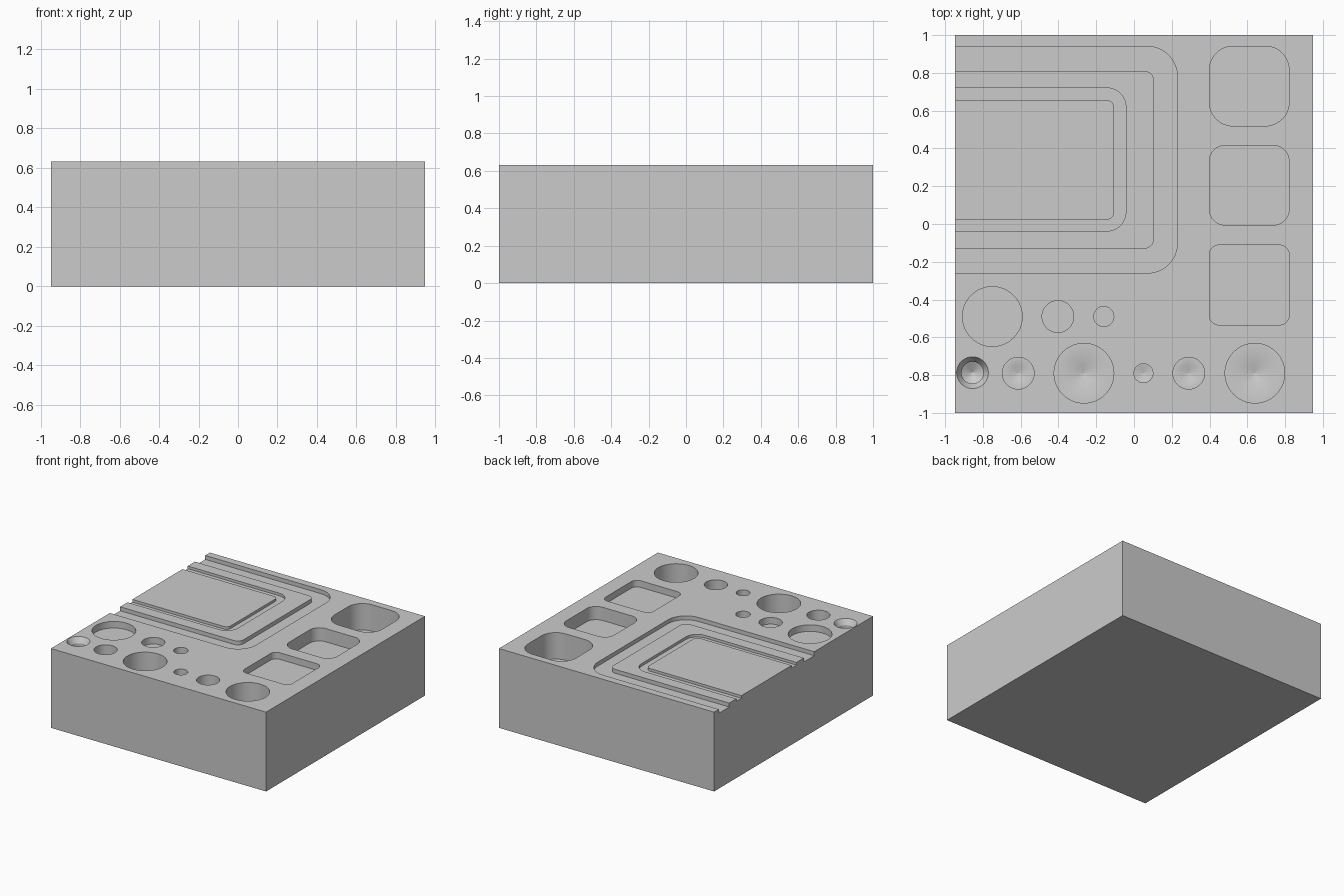
import bpy
import bmesh
import math

MM = 2 / 190          # one workshop millimetre in model units
W, L, H = 180 * MM, 2.0, 60 * MM

if "Cube" in bpy.data.objects:
    bpy.data.objects.remove(bpy.data.objects["Cube"], do_unlink=True)

grey = bpy.data.materials.new("plain grey")
grey.use_nodes = True
colour = (0.6, 0.6, 0.6, 1)
grey.diffuse_color = colour
grey.node_tree.nodes["Principled BSDF"].inputs["Base Color"].default_value = colour


def finish(name, bm):
    bmesh.ops.recalc_face_normals(bm, faces=bm.faces)
    mesh = bpy.data.meshes.new(name)
    bm.to_mesh(mesh)
    bm.free()
    mesh.materials.append(grey)
    obj = bpy.data.objects.new(name, mesh)
    bpy.context.collection.objects.link(obj)
    return obj


def prism(name, outline, z0, z1):
    """Extrude a flat outline upwards."""
    bm = bmesh.new()
    face = bm.faces.new([bm.verts.new((x, y, z0)) for x, y in outline])
    top = bmesh.ops.extrude_face_region(bm, geom=[face])["geom"]
    verts = [v for v in top if isinstance(v, bmesh.types.BMVert)]
    bmesh.ops.translate(bm, verts=verts, vec=(0, 0, z1 - z0))
    return finish(name, bm)


def lathe(name, x, y, profile, n=64):
    """Turn (radius, height) points around a vertical axis."""
    bm = bmesh.new()
    rings = []
    for r, z in profile:
        rings.append([bm.verts.new((x + r * math.cos(math.tau * i / n),
                                    y + r * math.sin(math.tau * i / n), z)) for i in range(n)])
    for a, b in zip(rings, rings[1:]):
        for i in range(n):
            j = (i + 1) % n
            bm.faces.new((a[i], a[j], b[j], b[i]))
    bm.faces.new(rings[0])
    bm.faces.new(rings[-1])
    return finish(name, bm)


def arc(cx, cy, r, start, n=12):
    """Quarter circle, counter-clockwise."""
    return [(cx + r * math.cos(start + math.pi / 2 * i / n),
             cy + r * math.sin(start + math.pi / 2 * i / n)) for i in range(n + 1)]


def rounded_square(cx, cy, half, r):
    k = half - r
    points = []
    for i, (sx, sy) in enumerate([(1, 1), (-1, 1), (-1, -1), (1, -1)]):
        points += arc(cx + sx * k, cy + sy * k, r, i * math.pi / 2)
    return points


def open_track(x, y0, y1, r):
    """U-shaped path, open towards -x and running past the block side."""
    return ([(-1.1, y0)] + arc(x - r, y0 + r, r, -math.pi / 2)
            + arc(x - r, y1 - r, r, 0) + [(-1.1, y1)])


block = prism("block", [(-W / 2, -1), (W / 2, -1), (W / 2, 1), (-W / 2, 1)], 0, H)
cutters = []
OVER = H + 0.05

# Stepped U-shaped grooves
wide = open_track(0.23, -0.26, 0.94, 0.16) + open_track(0.105, -0.13, 0.81, 0.05)[::-1]
narrow = open_track(-0.043, -0.037, 0.72, 0.1) + open_track(-0.107, 0.024, 0.655, 0.035)[::-1]
cutters.append(prism("wide_groove_cutter", wide, H - 3 * MM, OVER))
cutters.append(prism("narrow_groove_cutter", narrow, H - 2 * MM, OVER))

# Square pockets, deeper towards the back
for y, r, depth in [(0.73, 0.126, 20), (0.205, 0.084, 10), (-0.323, 0.05, 5)]:
    cutters.append(prism("pocket_cutter", rounded_square(0.61, y, 0.211, r), H - depth * MM, OVER))

# Shallow flat-bottomed round recesses
for x, r in [(-0.75, 0.158), (-0.403, 0.084), (-0.16, 0.053)]:
    cutters.append(lathe("recess_cutter", x, -0.49, [(r, OVER), (r, H - 5 * MM)]))

# Deep round holes with a centre dimple
floor = H - 20 * MM
for x, r in [(-0.613, 0.084), (-0.265, 0.158), (0.05, 0.05), (0.29, 0.084), (0.64, 0.158)]:
    cutters.append(lathe("hole_cutter", x, -0.79,
                         [(r, OVER), (r, floor), (0.045, floor), (0.004, floor - 0.02)]))

# Countersunk hole in the corner
cutters.append(lathe("countersink_cutter", -0.855, -0.787,
                     [(0.084, OVER), (0.084, H), (0.058, H - 4 * MM), (0.058, H - 12 * MM),
                      (0.004, H - 15 * MM)]))

# Cut everything and keep only the finished block
bpy.context.view_layer.objects.active = block
for cutter in cutters:
    mod = block.modifiers.new(cutter.name, 'BOOLEAN')
    mod.operation = 'DIFFERENCE'
    mod.solver = 'EXACT'
    mod.object = cutter
    bpy.ops.object.modifier_apply(modifier=mod.name)
    bpy.data.objects.remove(cutter, do_unlink=True)

bpy.ops.object.select_all(action='DESELECT')
block.select_set(True)
bpy.ops.object.shade_smooth_by_angle(angle=math.radians(30))
